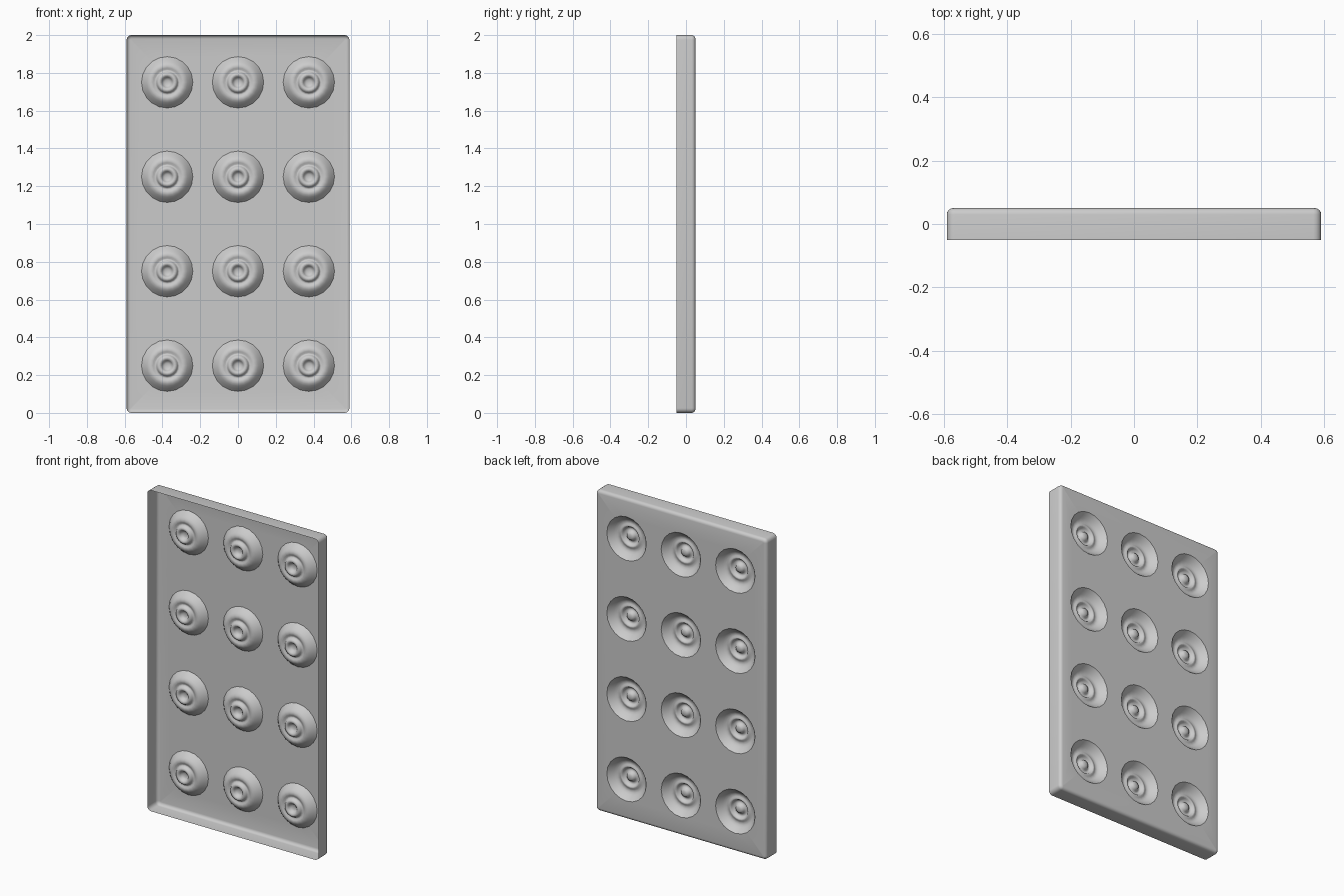
import bpy
import bmesh
from math import cos, sin, pi, radians

cube = bpy.data.objects.get("Cube")
if cube:
    bpy.data.objects.remove(cube, do_unlink=True)

HALF_W, HALF_H, HALF_D = 0.59, 1.0, 0.05
CORNER, FILLET = 0.025, 0.02
SIDES = 20
RIM = 0.136
CUP_X = (-0.375, 0.0, 0.375)
CUP_Z = (0.25, 0.75, 1.25, 1.75)

grey = bpy.data.materials.new("plain grey")
grey.use_nodes = True
grey.diffuse_color = (0.6, 0.6, 0.6, 1)
grey.node_tree.nodes["Principled BSDF"].inputs["Base Color"].default_value = (0.6, 0.6, 0.6, 1)


def circle(bm, r, y, cx=0.0, cz=0.0):
    return [bm.verts.new((cx + r * cos(2 * pi * i / SIDES), y, cz + r * sin(2 * pi * i / SIDES)))
            for i in range(SIDES)]


def rounded_rect(bm, inset, y, steps=4):
    r = CORNER - inset
    cx, cz = HALF_W - CORNER, HALF_H - CORNER
    verts = []
    for q, (sx, sz) in enumerate(((1, 1), (-1, 1), (-1, -1), (1, -1))):
        for k in range(steps + 1):
            a = (q + k / steps) * pi / 2
            verts.append(bm.verts.new((sx * cx + r * cos(a), y, HALF_H + sz * cz + r * sin(a))))
    return verts


def bridge(bm, a, b):
    n = len(a)
    for i in range(n):
        j = (i + 1) % n
        bm.faces.new((a[i], a[j], b[j], b[i]))


def loop_edges(bm, verts):
    edges = []
    for i, v in enumerate(verts):
        pair = (v, verts[(i + 1) % len(verts)])
        edges.append(bm.edges.get(pair) or bm.edges.new(pair))
    return edges


def finish(bm, name, angle):
    # make the outside of the shell face the back
    bmesh.ops.recalc_face_normals(bm, faces=bm.faces)
    if sum(f.normal.y * f.calc_area() for f in bm.faces) < 0:
        bmesh.ops.reverse_faces(bm, faces=bm.faces)
    mesh = bpy.data.meshes.new(name)
    bm.to_mesh(mesh)
    bm.free()
    mesh.materials.append(grey)
    mesh.shade_smooth()
    mesh.set_sharp_from_angle(angle=radians(angle))
    return mesh


def place(mesh, name, location=(0, 0, 0)):
    obj = bpy.data.objects.new(name, mesh)
    obj.location = location
    bpy.context.collection.objects.link(obj)


# Open tray: thin wall, rounded back edge, back sheet with round holes
bm = bmesh.new()
loops = [rounded_rect(bm, 0, -HALF_D)]
for k in range(5):
    a = k / 4 * pi / 2
    loops.append(rounded_rect(bm, FILLET * (1 - cos(a)), HALF_D - FILLET * (1 - sin(a))))
for a, b in zip(loops, loops[1:]):
    bridge(bm, a, b)
edges = loop_edges(bm, loops[-1])
for x in CUP_X:
    for z in CUP_Z:
        edges += loop_edges(bm, circle(bm, RIM, HALF_D, x, z))
bmesh.ops.triangle_fill(bm, use_beauty=True, edges=edges, normal=(0, 1, 0))
place(finish(bm, "tray", 35), "tray")

# Pressed cup: sloped side, rounded shoulder, groove, raised hub, centre dimple
PROFILE = [(RIM, HALF_D), (0.122, 0.033), (0.108, 0.018), (0.097, 0.010), (0.086, 0.007),
           (0.076, 0.009), (0.068, 0.014), (0.061, 0.014), (0.056, 0.007), (0.051, -0.002),
           (0.043, -0.006), (0.035, -0.004), (0.028, 0.003), (0.024, 0.012), (0.013, 0.017)]
bm = bmesh.new()
rings = [circle(bm, r, y) for r, y in PROFILE]
for a, b in zip(rings, rings[1:]):
    bridge(bm, a, b)
tip = bm.verts.new((0, 0.018, 0))
for i in range(SIDES):
    bm.faces.new((rings[-1][i], rings[-1][(i + 1) % SIDES], tip))
cup = finish(bm, "cup", 60)
for row, z in enumerate(CUP_Z):
    for col, x in enumerate(CUP_X):
        place(cup, f"cup_row{row + 1}_col{col + 1}", (x, 0, z))
